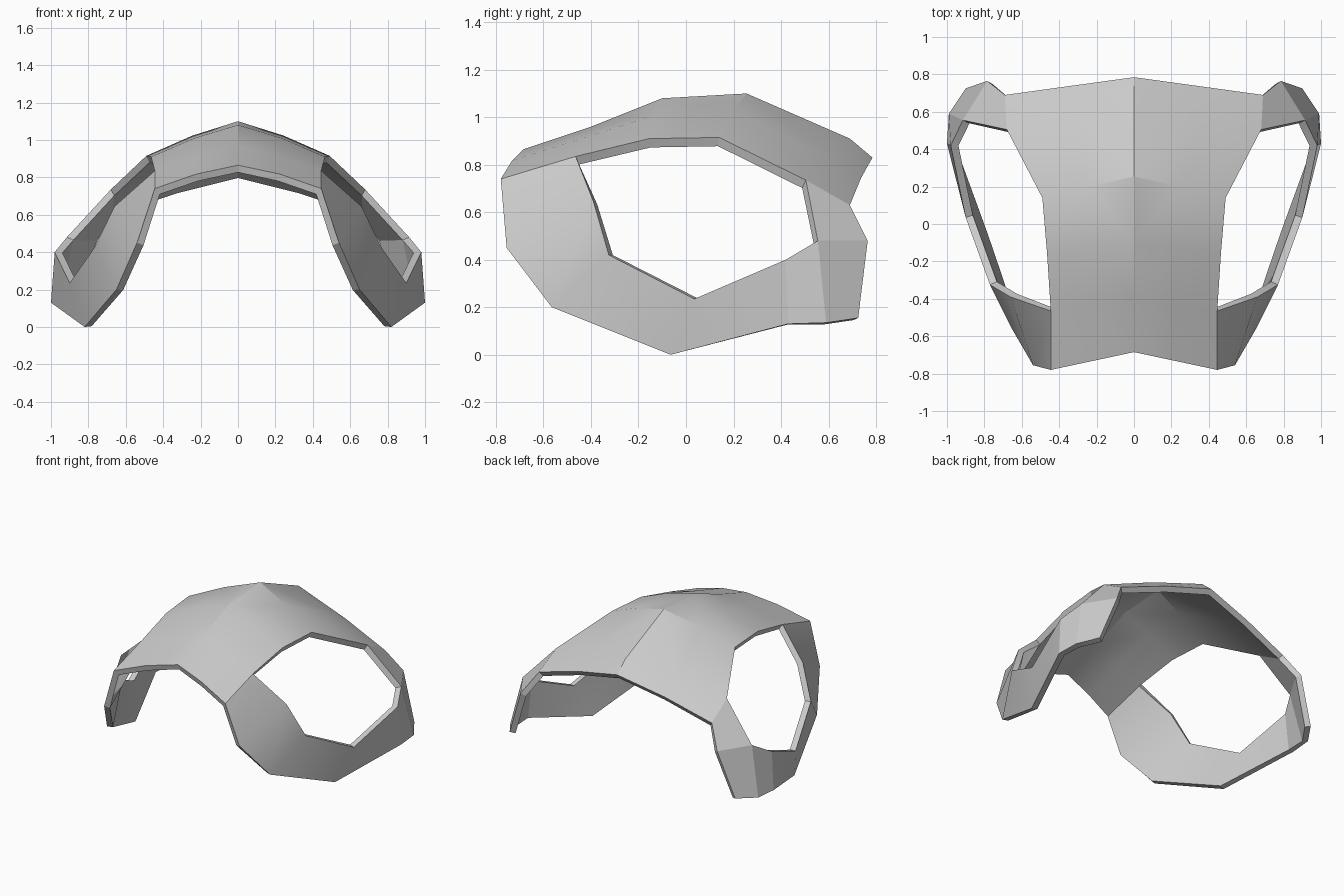
import bpy, bmesh
from mathutils import Vector

if "Cube" in bpy.data.objects:
    bpy.data.objects.remove(bpy.data.objects["Cube"])

bm = bmesh.new()


def loft(rows):
    """Skin quads between successive rows of points."""
    grid = [[bm.verts.new(p) for p in row] for row in rows]
    for a, b in zip(grid, grid[1:]):
        for i in range(len(a) - 1):
            bm.faces.new((a[i], a[i + 1], b[i + 1], b[i]))


# Crest: each row runs from the centre line to the side edge, front to back
crest = [((0, -.685, .865), (.445, -.78, .74)),
         ((0, -.40, .96), (.445, -.465, .835)),
         ((0, -.10, 1.08), (.465, -.155, .91)),
         ((0, .255, 1.10), (.49, .14, .915)),
         ((0, .69, .91), (.68, .505, .735)),
         ((0, .785, .83), (.69, .69, .63))]
rows = []
for centre, side in crest:
    mid = (Vector(centre) + Vector(side)) / 2 + Vector((0, 0, .015))
    rows.append((centre, mid, side))
loft(rows)

# Cheek band: pairs of (opening edge, outer edge) sweeping under the opening
loft([(crest[1][1], crest[0][1]),
      ((.66, -.39, .645), (.54, -.755, .45)),
      ((.77, -.325, .42), (.65, -.565, .20)),
      ((.90, .035, .235), (.82, -.065, .0)),
      ((.98, .42, .40), (1.0, .43, .13)),
      ((.915, .555, .48), (.99, .59, .135)),
      ((.785, .765, .48), (.90, .725, .155))])

# Rear link joining crest and cheek band behind the opening
loft([(crest[4][1], crest[5][1]),
      ((.915, .555, .48), (.785, .765, .48))])

# Mirror the half shell, weld it and point all faces outward
half = bm.verts[:] + bm.edges[:] + bm.faces[:]
copy = bmesh.ops.duplicate(bm, geom=half)["geom"]
for v in copy:
    if isinstance(v, bmesh.types.BMVert):
        v.co.x *= -1
bmesh.ops.remove_doubles(bm, verts=bm.verts[:], dist=.002)
bmesh.ops.recalc_face_normals(bm, faces=bm.faces[:])
top = max(bm.faces, key=lambda f: f.calc_center_median().z)
if top.normal.z < 0:
    bmesh.ops.reverse_faces(bm, faces=bm.faces[:])

mesh = bpy.data.meshes.new("mask_shell")
bm.to_mesh(mesh)
bm.free()
shell = bpy.data.objects.new("mask_shell", mesh)
bpy.context.collection.objects.link(shell)

# Shell thickness, grown inward
thick = shell.modifiers.new("thickness", 'SOLIDIFY')
thick.thickness = .04
thick.offset = -1
thick.use_even_offset = True

bpy.context.view_layer.objects.active = shell
shell.select_set(True)
bpy.ops.object.modifier_apply(modifier="thickness")
bpy.ops.object.shade_smooth_by_angle(angle=.35)
